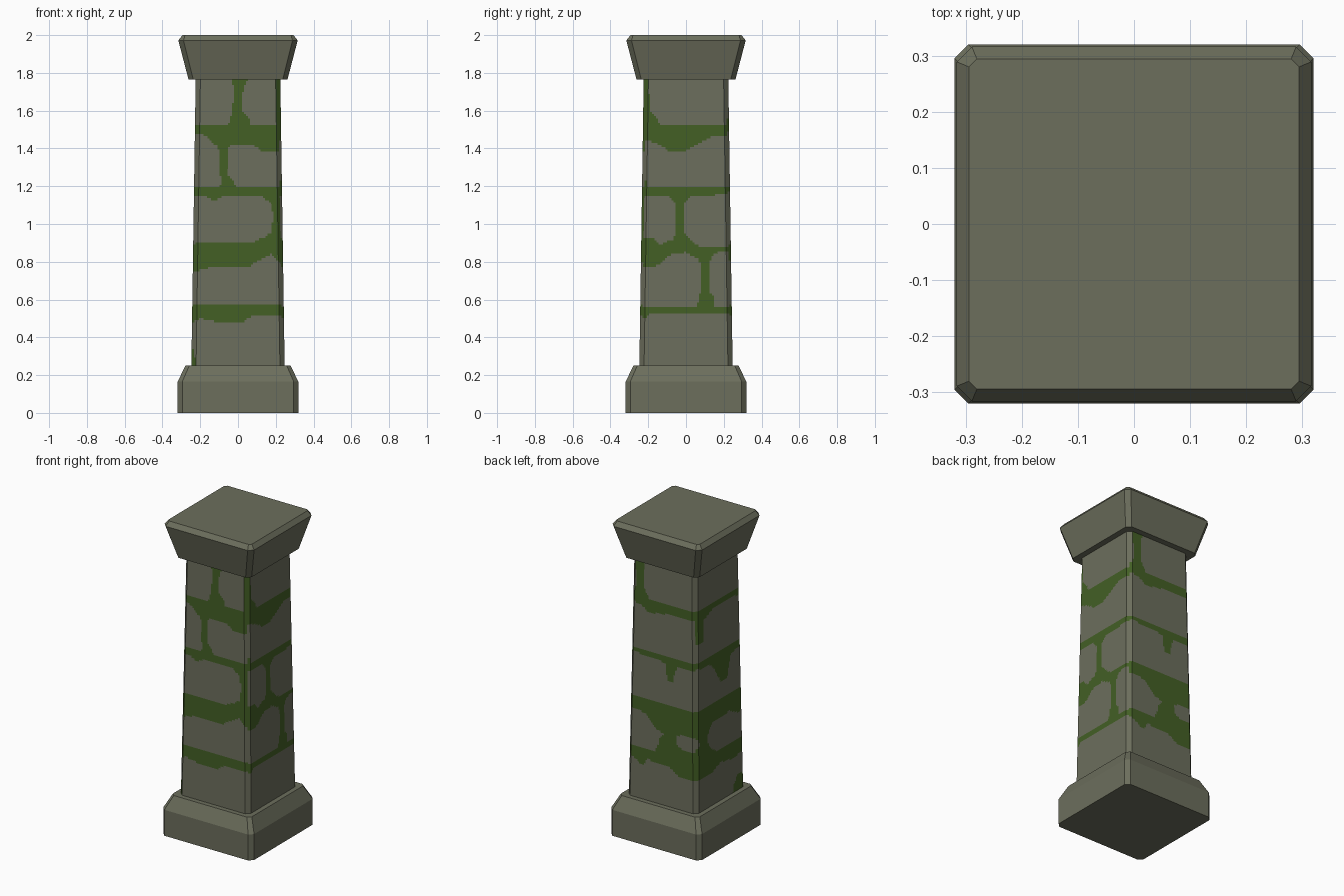
import bpy
import bmesh

# Remove the default cube only
default_cube = bpy.data.objects.get("Cube")
if default_cube:
    bpy.data.objects.remove(default_cube, do_unlink=True)


def make_material(name, color):
    material = bpy.data.materials.new(name)
    material.use_nodes = True
    material.diffuse_color = color
    shader = material.node_tree.nodes["Principled BSDF"]
    shader.inputs["Base Color"].default_value = color
    shader.inputs["Roughness"].default_value = 0.9
    return material


stone = make_material("grey_stone", (0.15, 0.157, 0.108, 1))
moss = make_material("green_moss", (0.056, 0.115, 0.018, 1))


def lerp(a, b, t):
    return a + (b - a) * t


def octagon(half, chamfer, columns=1, corner_columns=1):
    """Square outline with cut corners, each edge split into columns."""
    flat = half - chamfer
    corners = [(-flat, -half), (flat, -half), (half, -flat), (half, flat),
               (flat, half), (-flat, half), (-half, flat), (-half, -flat)]
    outline = []
    for i, start in enumerate(corners):
        end = corners[(i + 1) % len(corners)]
        count = corner_columns if i % 2 else columns
        for k in range(count):
            t = k / count
            outline.append((lerp(start[0], end[0], t), lerp(start[1], end[1], t)))
    return outline


def loft(name, levels, columns=1, corner_columns=1, paint_rule=None):
    """Join stacked outlines given as (z, half width, chamfer)."""
    bm = bmesh.new()
    rings = []
    for z, half, chamfer in levels:
        outline = octagon(half, chamfer, columns, corner_columns)
        rings.append([bm.verts.new((x, y, z)) for x, y in outline])
    for low, high in zip(rings, rings[1:]):
        for i in range(len(low)):
            j = (i + 1) % len(low)
            face = bm.faces.new((low[i], low[j], high[j], high[i]))
            if paint_rule:
                face.material_index = paint_rule(face.calc_center_median())
    bm.faces.new(rings[0][::-1])
    bm.faces.new(rings[-1])
    mesh = bpy.data.meshes.new(name)
    bm.to_mesh(mesh)
    bm.free()
    mesh.materials.append(stone)
    mesh.materials.append(moss)
    obj = bpy.data.objects.new(name, mesh)
    bpy.context.collection.objects.link(obj)
    return obj


# Mossy joints: a course has a level top and a ragged lower edge (u, bottom);
# an upright is a run of (z, left, right). u runs to the right on each side.
front_courses = [
    (1.52, [(-.25, 1.48), (-.17, 1.47), (-.12, 1.42), (.08, 1.42), (.13, 1.38), (.25, 1.38)]),
    (1.2, [(-.25, 1.15), (-.17, 1.15), (-.13, 1.12), (-.08, 1.15), (.12, 1.15), (.19, 1.1), (.25, 1.1)]),
    (.9, [(-.25, .75), (-.17, .76), (-.15, .775), (.06, .775), (.13, .82), (.18, .84), (.21, .8), (.25, .78)]),
    (.575, [(-.25, .48), (-.2, .5), (-.13, .49), (-.1, .475), (.02, .475), (.08, .52), (.25, .52)]),
]
front_uprights = [
    [(1.77, -.035, .05), (1.7, -.02, .025), (1.6, -.03, .025), (1.56, -.04, .06), (1.51, -.06, .07)],
    [(1.43, -.11, -.04), (1.38, -.1, -.055), (1.26, -.1, -.055), (1.23, -.08, -.03), (1.19, -.1, 0)],
    [(1.77, .2, .25), (1.5, .2, .25)],
    [(1.12, .17, .25), (1.05, .185, .25), (.96, .18, .25), (.93, .14, .25), (.89, .05, .25)],
    [(.29, -.25, -.225), (.24, -.25, -.22)],
]

right_courses = [
    (1.52, [(-.25, 1.45), (-.16, 1.43), (-.08, 1.38), (-.02, 1.38), (.06, 1.42), (.13, 1.46), (.25, 1.47)]),
    (1.195, [(-.25, 1.15), (.14, 1.15), (.17, 1.165), (.25, 1.16)]),
    (.88, [(-.25, .77), (-.15, .78), (-.08, .84), (0, .85), (.06, .82), (.13, .83), (.17, .85), (.25, .855)]),
    (.565, [(-.25, .48), (-.18, .53), (.25, .53)]),
]
right_uprights = [
    [(1.77, -.25, -.195), (1.6, -.25, -.195), (1.57, -.25, -.16), (1.51, -.25, -.13)],
    [(1.25, -.25, -.22), (1.18, -.25, -.2)],
    [(1.16, -.1, .03), (1.1, -.055, -.015), (.96, -.05, -.015), (.92, -.07, .02), (.87, -.18, .08)],
    [(.92, -.25, -.17), (.87, -.25, -.12)],
    [(.84, .04, .14), (.8, .075, .125), (.64, .075, .12), (.61, .07, .15), (.55, .05, .15)],
]

back_courses = [
    (1.52, [(-.25, 1.49), (-.17, 1.48), (-.1, 1.44), (.02, 1.46), (.25, 1.47)]),
    (1.195, [(-.25, 1.17), (-.05, 1.16), (.02, 1.15), (.03, 1.05), (.07, 1.04), (.1, 1.15), (.25, 1.15)]),
    (.89, [(-.25, .81), (-.12, .8), (-.04, .72), (0, .7), (.12, .72), (.25, .73)]),
    (.57, [(-.25, .53), (-.18, .49), (-.14, .46), (-.1, .51), (.05, .5), (.12, .46), (.25, .46)]),
]
back_uprights = [
    [(1.77, -.2, -.13), (1.6, -.19, -.14), (1.56, -.21, -.12), (1.51, -.23, -.09)],
    [(.76, -.03, .15), (.7, .01, .1), (.66, -.02, .1), (.62, -.03, .16), (.55, -.06, .25)],
    [(.63, .15, .25), (.56, .1, .25)],
]

left_courses = [
    (1.52, [(-.25, 1.47), (-.14, 1.45), (-.05, 1.49), (.25, 1.48)]),
    (1.195, [(-.25, 1.16), (-.08, 1.14), (-.03, 1.07), (.02, .99), (.08, 1), (.12, 1.14), (.25, 1.15)]),
    (.89, [(-.25, .73), (-.14, .71), (-.07, .77), (.1, .78), (.17, .74), (.25, .75)]),
    (.57, [(-.25, .46), (-.1, .45), (0, .49), (.12, .47), (.25, .48)]),
]
left_uprights = [
    [(1.5, -.24, -.12), (1.44, -.22, -.15), (1.31, -.22, -.15)],
    [(.75, -.25, -.11), (.68, -.2, -.13), (.62, -.25, -.1), (.55, -.25, 0)],
    [(.35, .17, .22), (.3, .13, .25), (.24, .12, .25)],
]


def inside_course(course, u, z):
    top, edge = course
    if z > top:
        return False
    for (u0, b0), (u1, b1) in zip(edge, edge[1:]):
        if u0 <= u <= u1:
            return z > lerp(b0, b1, (u - u0) / (u1 - u0))
    return False


def inside_upright(upright, u, z):
    for (z0, l0, r0), (z1, l1, r1) in zip(upright, upright[1:]):
        if z1 <= z <= z0:
            t = (z0 - z) / (z0 - z1)
            return lerp(l0, l1, t) <= u <= lerp(r0, r1, t)
    return False


def moss_rule(center):
    """Pick the side a face belongs to and test it against that side's joints."""
    x, y, z = center
    if abs(y) >= abs(x):
        if y < 0:
            u, courses, uprights = x, front_courses, front_uprights
        else:
            u, courses, uprights = -x, back_courses, back_uprights
    elif x > 0:
        u, courses, uprights = y, right_courses, right_uprights
    else:
        u, courses, uprights = -y, left_courses, left_uprights
    mossy = (any(inside_course(c, u, z) for c in courses)
             or any(inside_upright(p, u, z) for p in uprights))
    return 1 if mossy else 0


# Tapered shaft, divided finely enough to carry the moss
rows = 130
shaft_levels = [(lerp(.245, 1.77, k / rows), lerp(.247, .224, k / rows), .025)
                for k in range(rows + 1)]
loft("shaft", shaft_levels, columns=38, corner_columns=2, paint_rule=moss_rule)

# Plinth with a sloped shoulder
loft("plinth", [(0, .32, .025), (.165, .32, .025), (.25, .278, .02)])

# Flared capital with a small bevelled rim
loft("capital", [(1.765, .262, .025), (1.972, .316, .027), (2, .294, .014)])
